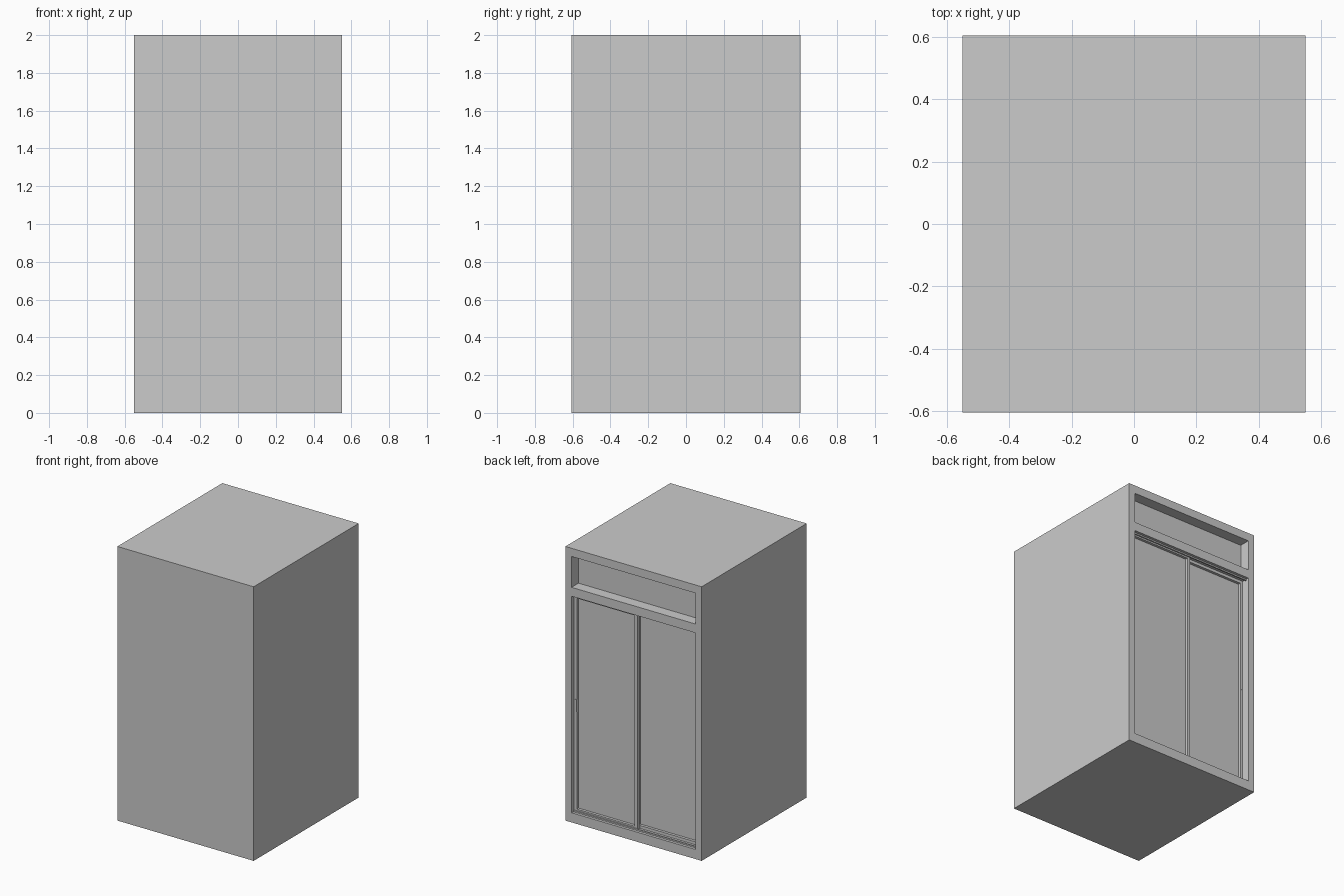
import bpy, bmesh

if "Cube" in bpy.data.objects:
    bpy.data.objects.remove(bpy.data.objects["Cube"])

W, BACK = 0.55, 0.605
Z0, Z1 = 0.07, 1.65   # door opening height


def box(name, lo, hi):
    bm = bmesh.new()
    bmesh.ops.create_cube(bm, size=1)
    for v in bm.verts:
        for i in range(3):
            v.co[i] = lo[i] if v.co[i] < 0 else hi[i]
    mesh = bpy.data.meshes.new(name)
    bm.to_mesh(mesh)
    bm.free()
    ob = bpy.data.objects.new(name, mesh)
    bpy.context.collection.objects.link(ob)
    return ob


def recess_back(ob, border, depth):
    # inset the +y face and sink it to form a framed panel
    bm = bmesh.new()
    bm.from_mesh(ob.data)
    bm.normal_update()
    face = max(bm.faces, key=lambda f: f.normal.y)
    bmesh.ops.inset_region(bm, faces=[face], thickness=border)
    # the sunk panel gets its own straight side walls
    top = bmesh.ops.extrude_discrete_faces(bm, faces=[face])["faces"][0]
    bmesh.ops.translate(bm, verts=list(top.verts), vec=(0, -depth, 0))
    bm.normal_update()
    bm.to_mesh(ob.data)
    bm.free()


def cut(target, lo, hi):
    tool = box("cutter", lo, hi)
    tool.hide_render = True
    mod = target.modifiers.new("opening", "BOOLEAN")
    mod.operation = "DIFFERENCE"
    mod.solver = "EXACT"
    mod.object = tool
    bpy.context.view_layer.objects.active = target
    bpy.ops.object.modifier_apply(modifier=mod.name)
    bpy.data.objects.remove(tool)


# Cabinet with an upper display recess and a lower door opening in the back
cabinet = box("cabinet", (-W, -BACK, 0), (W, BACK, 2))
cut(cabinet, (-0.5, BACK - 0.08, 1.715), (0.5, BACK + 0.1, 1.94))
cut(cabinet, (-0.5, BACK - 0.10, Z0), (0.5, BACK + 0.1, Z1))

# Two overlapping sliding doors: name, x range, depth range, handle side
doors = [("near_door", -0.01, 0.5, 0.03, 0.06, 1),
         ("far_door", -0.5, 0.02, 0.06, 0.10, -1)]
for name, x0, x1, d0, d1, side in doors:
    door = box(name, (x0, BACK - d1, Z0), (x1, BACK - d0, Z1))
    recess_back(door, 0.03, 0.02)
    # Small grip on the outer stile
    hx = side * 0.486
    box(name + "_handle", (hx - 0.007, BACK - d0 - 0.003, 0.80),
        (hx + 0.007, BACK - d0 + 0.004, 0.89))

# Sliding tracks along the top and bottom of the opening
for name, z in (("bottom_track", Z0), ("top_track", Z1 - 0.01)):
    box(name, (-0.5, BACK - 0.03, z), (0.5, BACK - 0.02, z + 0.01))
